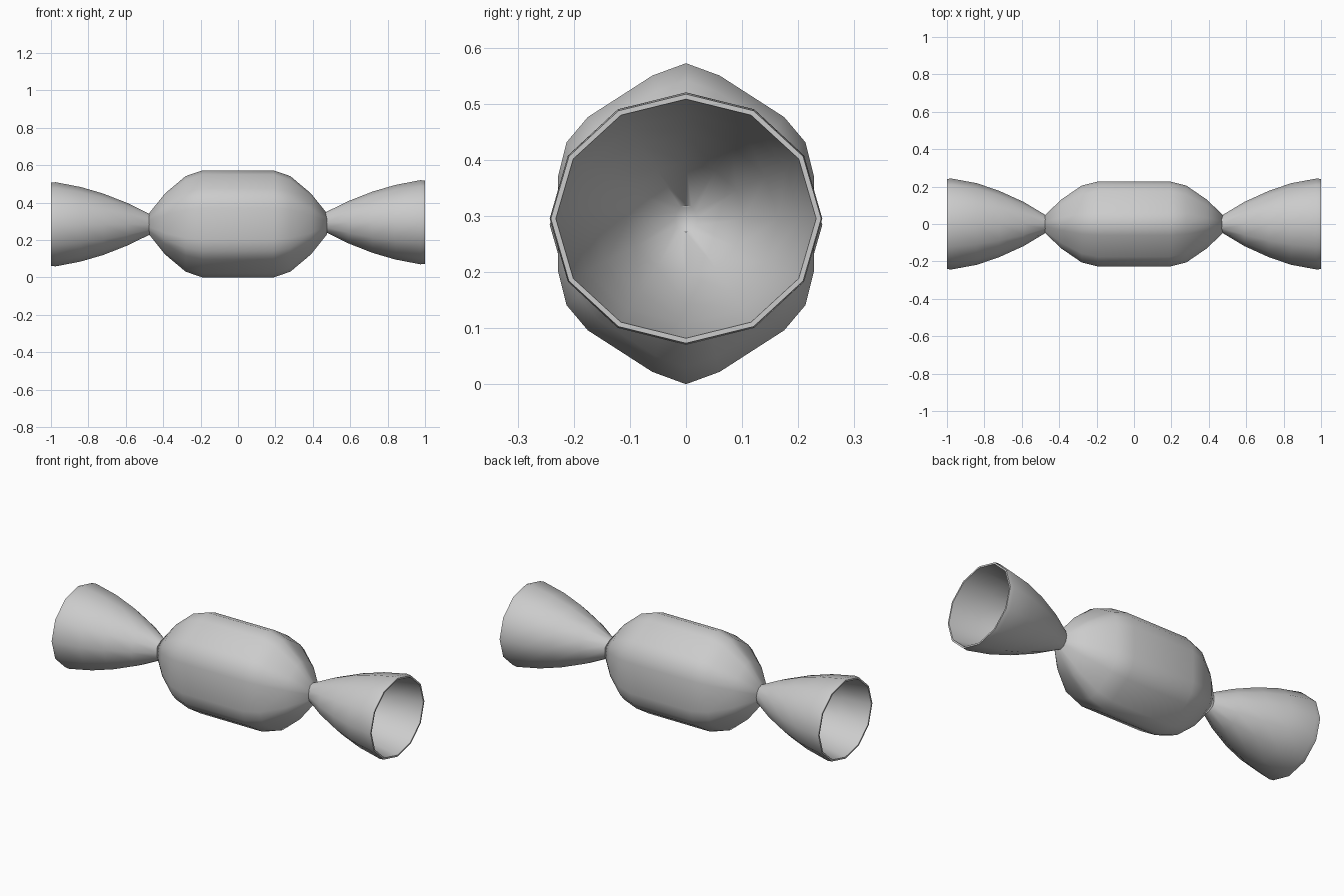
import bpy, bmesh, math

if "Cube" in bpy.data.objects:
    bpy.data.objects.remove(bpy.data.objects["Cube"])

MID_Z = 0.286


def loft(name, section, profile, mid_z, sharp):
    """Skin a y-z section along x; profile rows are x, y scale, z scale."""
    bm = bmesh.new()
    rings = [[bm.verts.new((x, y * sy, mid_z + z * sz)) for y, z in section]
             for x, sy, sz in profile]
    n = len(section)
    for a, b in zip(rings, rings[1:]):
        for i in range(n):
            j = (i + 1) % n
            bm.faces.new((a[i], a[j], b[j], b[i]))
    bm.faces.new(rings[0])
    bm.faces.new(rings[-1])
    bmesh.ops.recalc_face_normals(bm, faces=bm.faces)
    mesh = bpy.data.meshes.new(name)
    bm.to_mesh(mesh)
    bm.free()
    obj = bpy.data.objects.new(name, mesh)
    bpy.context.collection.objects.link(obj)
    bpy.ops.object.select_all(action='DESELECT')
    obj.select_set(True)
    bpy.context.view_layer.objects.active = obj
    bpy.ops.object.shade_smooth_by_angle(angle=math.radians(sharp))
    return obj


# Body section: tall rounded hexagon, built from one quarter
quarter = [(0.06, 0.264), (0.175, 0.19), (0.213, 0.145), (0.228, 0.085)]
right = [(0, 0.286)] + quarter + [(y, -z) for y, z in reversed(quarter)]
body_section = right + [(-y, -z) for y, z in right]

# Sweet body, tapering towards both twists
half = [(0.19, 1, 1), (0.28, 0.9, 0.893), (0.39, 0.57, 0.57), (0.475, 0.21, 0.2)]
body_profile = [(-x, a, b) for x, a, b in reversed(half)] + half
loft("sweet_body", body_section, body_profile, MID_Z, 50)

# Flared hollow wrapper ends: outside, rim, then inside
circle = [(math.sin(i * math.tau / 12), math.cos(i * math.tau / 12)) for i in range(12)]
tail_profile = [(0.46, 0.04, 0.05), (0.48, 0.052, 0.059), (0.59, 0.118, 0.113),
                (0.72, 0.177, 0.164), (0.84, 0.218, 0.199), (0.975, 0.243, 0.225),
                (1.0, 0.241, 0.222), (1.0, 0.232, 0.213), (0.975, 0.228, 0.21),
                (0.84, 0.204, 0.187), (0.72, 0.164, 0.151), (0.59, 0.104, 0.1),
                (0.5, 0.02, 0.024)]
for side, label, z in ((-1, "left", 0.284), (1, "right", 0.295)):
    loft("wrapper_end_" + label, circle,
         [(side * x, a, b) for x, a, b in tail_profile], z, 50)
